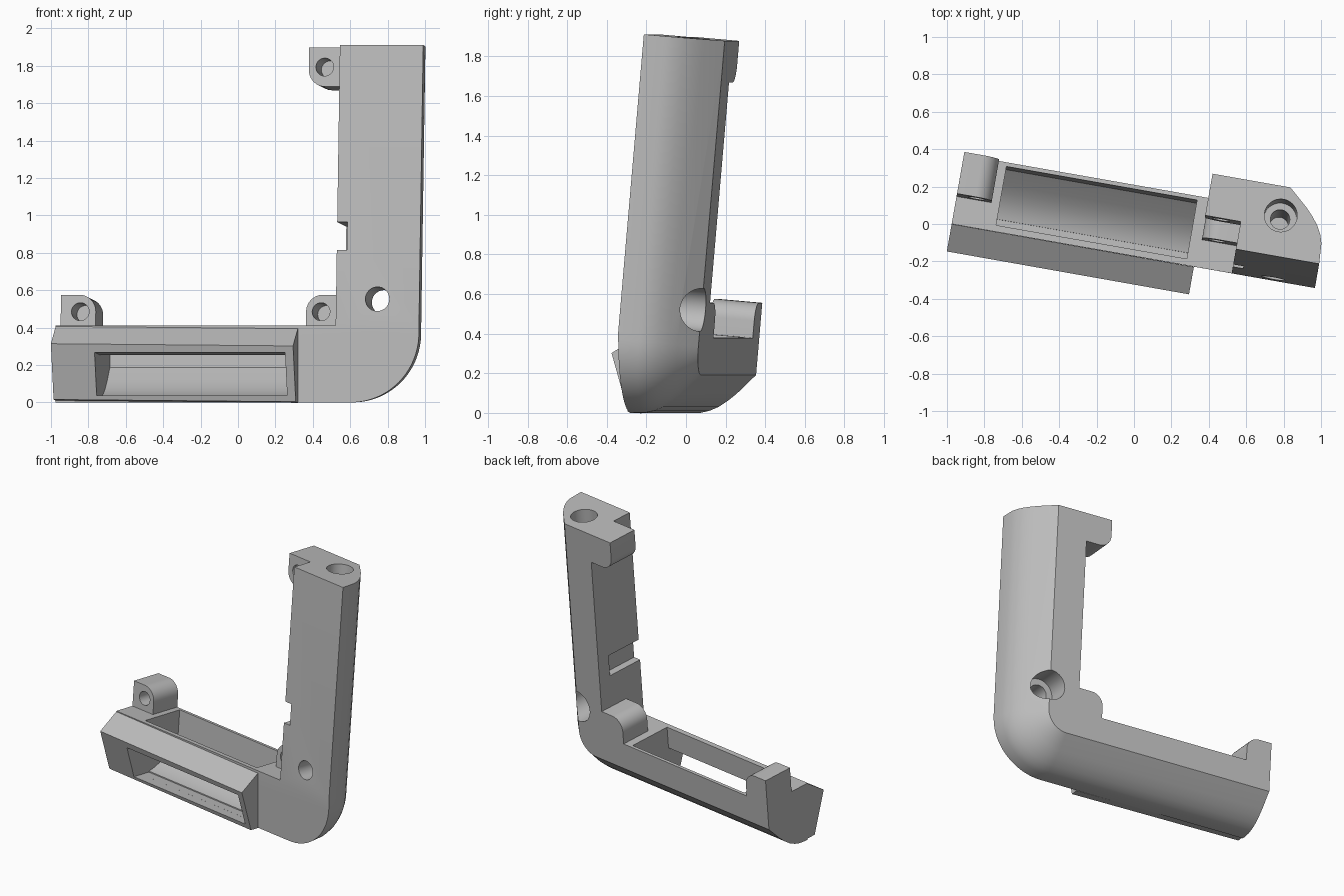
import bpy, bmesh, math
from mathutils import Matrix

cube = bpy.data.objects.get("Cube")
if cube:
    bpy.data.objects.remove(cube, do_unlink=True)

# The bracket is built upright (u along foot, v depth, w up), then turned and leaned
PLACE = (Matrix.Translation((-0.981, -0.035, 0.003))
         @ Matrix.Rotation(math.radians(-10), 4, 'Z')
         @ Matrix.Rotation(math.radians(-5), 4, 'X'))
LENGTH, HEIGHT, FOOT, POST, BACK = 1.972, 1.916, 0.41, 1.52, 0.377

grey = bpy.data.materials.new("plain grey")
grey.use_nodes = True
COLOUR = (0.5, 0.5, 0.5, 1)
grey.diffuse_color = COLOUR
grey.node_tree.nodes["Principled BSDF"].inputs["Base Color"].default_value = COLOUR


def make(name, verts, faces):
    mesh = bpy.data.meshes.new(name)
    mesh.from_pydata(verts, [], faces)
    bm = bmesh.new()
    bm.from_mesh(mesh)
    bmesh.ops.recalc_face_normals(bm, faces=bm.faces)
    bm.to_mesh(mesh)
    bm.free()
    mesh.materials.append(grey)
    obj = bpy.data.objects.new(name, mesh)
    bpy.context.collection.objects.link(obj)
    obj.matrix_world = PLACE
    return obj


def loft(name, rings):
    n = len(rings[0])
    faces = [tuple(range(n)), tuple(range((len(rings) - 1) * n, len(rings) * n))]
    for r in range(len(rings) - 1):
        for i in range(n):
            j = (i + 1) % n
            faces.append((r * n + i, r * n + j, r * n + n + j, r * n + n + i))
    return make(name, [p for ring in rings for p in ring], faces)


def prism(name, pts, axis, a, b):
    def put(p, t):
        return {'u': (t, *p), 'v': (p[0], t, p[1]), 'w': (*p, t)}[axis]
    return loft(name, [[put(p, t) for p in pts] for t in (a, b)])


def arc(cx, cy, r, start, end, n):
    return [(cx + r * math.cos(math.radians(start + (end - start) * i / n)),
             cy + r * math.sin(math.radians(start + (end - start) * i / n)))
            for i in range(n + 1)]


def drill(cx, cy, r, axis, a, b):
    return prism("hole_cutter", arc(cx, cy, r, 0, 360, 40)[:-1], axis, a, b)


def rect(a, b, c, d):
    return [(a, b), (c, b), (c, d), (a, d)]


def finish(obj, cutters):
    bpy.context.view_layer.objects.active = obj
    for cutter in cutters:
        cutter.hide_render = True
        mod = obj.modifiers.new("cut", 'BOOLEAN')
        mod.operation, mod.solver, mod.object = 'DIFFERENCE', 'EXACT', cutter
        bpy.ops.object.modifier_apply(modifier=mod.name)
        bpy.data.objects.remove(cutter, do_unlink=True)
    bpy.ops.object.select_all(action='DESELECT')
    obj.select_set(True)
    bpy.ops.object.shade_smooth_by_angle(angle=math.radians(30))


# Frame: L outline lofted from front to back, the outer edge rounding inwards
EDGE = [(0, 0), (0.007, 0.11), (0.021, 0.155), (0.045, 0.2), (0.08, 0.245),
        (0.12, 0.287), (0.222, BACK)]
R = 0.37


def outline(d):
    bend = arc(LENGTH - R, R, R - d, -90, 0, 20)
    return [(0, FOOT), (0, d)] + bend + [(LENGTH - d, FOOT), (LENGTH - d, HEIGHT),
                                         (POST, HEIGHT), (POST, FOOT)]


rings = []
for d, v in EDGE:
    # the foot's front face stands upright below the leaning post
    rings.append([(u, v + (0.087 * max(0, FOOT - w) if v == 0 else 0), w)
                  for u, w in outline(d)])
frame = loft("frame", rings)
bm = bmesh.new()
bm.from_mesh(frame.data)
bm.verts.ensure_lookup_table()
n = len(rings[0])
bm.faces.ensure_lookup_table()
bmesh.utils.face_split(bm.faces[0], bm.verts[n - 4], bm.verts[n - 1])
bm.to_mesh(frame.data)
bm.free()

cavity = [(0.035, 0.5), (0.035, 0.03), (0.08, 0.033), (0.12, 0.042), (0.16, 0.056),
          (0.2, 0.077), (0.24, 0.105), (0.28, 0.14), (0.355, 0.215), (0.355, 0.5)]
SLOT = (0.235, 1.27)


def slot_cutter():
    return prism("slot_cutter", rect(-0.3, 0.03, 0.1, 0.255), 'u', *SLOT)


finish(frame, [
    prism("cavity_cutter", cavity, 'u', *SLOT),
    slot_cutter(),
    prism("notch_cutter", rect(POST - 0.1, 0.815, POST + 0.055, 0.965), 'v', -0.1, 0.28),
    drill(1.744, 0.552, 0.065, 'v', -0.1, 0.5),
    drill(1.744, 0.552, 0.11, 'v', 0.2, 0.5),
    drill(1.725, 0.22, 0.088, 'w', HEIGHT - 0.25, 2.1),
    drill(1.725, 0.22, 0.052, 'w', 1.2, 2.1),
])

# Slanted hood on the front of the foot, with the slot running through it
hood_profile = [(0, 0.405), (-0.14, 0.3), (-0.03, 0.01), (0.035, 0.01)]
hood = loft("front_hood", [[(u, v, w - drop) for v, w in hood_profile]
                           for u, drop in ((0, 0), (1.315, 0.012))])
finish(hood, [slot_cutter()])


# Screw lugs: blocks with one rounded corner and a blind hole from the front
def lug(name, u_free, u_flush, w_free, w_flush, hole):
    su = 1 if u_free > u_flush else -1
    sw = 1 if w_free > w_flush else -1
    r = 0.09
    corner = [(u_free - su * r + su * x, w_free - sw * r + sw * y)
              for x, y in arc(0, 0, r, 0, 90, 12)]
    pts = [(u_flush, w_flush), (u_free, w_flush)] + corner + [(u_flush, w_free)]
    finish(prism(name, pts, 'v', 0.15, BACK), [drill(*hole, 0.048, 'v', 0.1, 0.32)])


lug("left_foot_lug", 0.19, 0, 0.588, FOOT, (0.106, 0.497))
lug("inner_foot_lug", 1.332, POST, 0.588, FOOT, (1.413, 0.497))
lug("post_lug", 1.327, POST, 1.705, HEIGHT, (1.413, 1.81))
